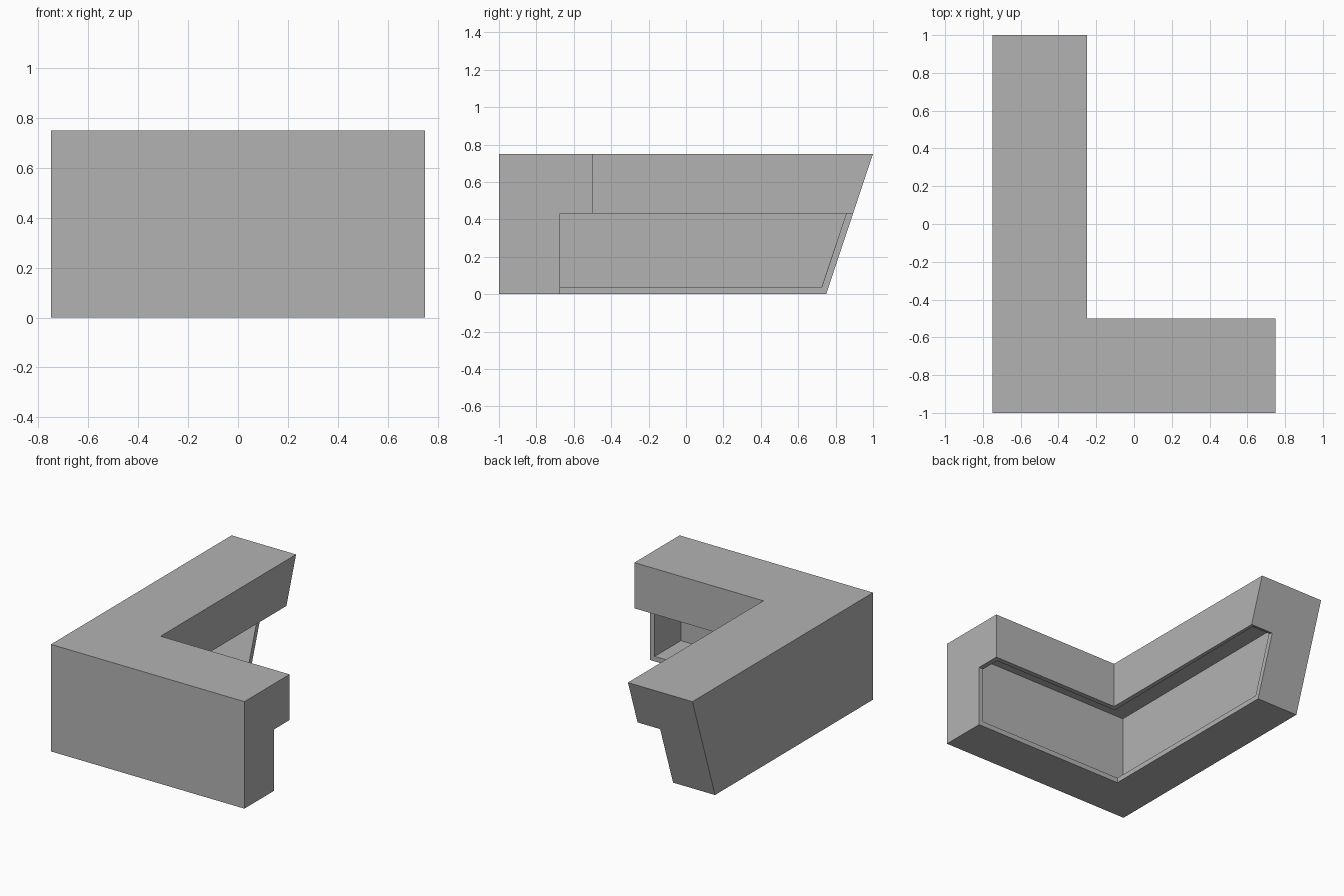
import bpy
import bmesh

old = bpy.data.objects.get("Cube")
if old:
    bpy.data.objects.remove(old, do_unlink=True)

WALL = 0.035

# Single grey finish
grey = bpy.data.materials.new("plain_grey")
grey.use_nodes = True
colour = (0.45, 0.45, 0.45, 1)
grey.diffuse_color = colour
grey.node_tree.nodes["Principled BSDF"].inputs["Base Color"].default_value = colour

# Cross-section as (depth from outer wall, height): floor, outer wall, top, inner fascia
profile = [(0.325, 0), (0, 0), (0, 0.75), (0.5, 0.75), (0.5, 0.43)]
step = (0.325, 0.43)


# Stations along the L: square end, mitred corner, leaning end
def square_end(d, z):
    return (0.75, d - 1, z)


def corner(d, z):
    return (d - 0.75, d - 1, z)


def leaning_end(d, z):
    return (d - 0.75, 0.75 + z / 3, z)


bm = bmesh.new()
stations = (square_end, corner, leaning_end)
rings = [[bm.verts.new(place(*p)) for p in profile] for place in stations]

# Swept skin, left open under the overhang
for a, b in zip(rings, rings[1:]):
    for i in range(len(profile) - 1):
        bm.faces.new((a[i], a[i + 1], b[i + 1], b[i]))

# Stepped end panels
for place, ring in ((square_end, rings[0]), (leaning_end, rings[-1])):
    bm.faces.new(ring + [bm.verts.new(place(*step))])

# Make all faces point outwards, judged from the outer front wall
bmesh.ops.recalc_face_normals(bm, faces=bm.faces)
bm.normal_update()
front = min(bm.faces, key=lambda f: f.calc_center_median().y)
if front.normal.y > 0:
    bmesh.ops.reverse_faces(bm, faces=bm.faces)

mesh = bpy.data.meshes.new("counter_shell")
bm.to_mesh(mesh)
bm.free()
mesh.materials.append(grey)
shell = bpy.data.objects.new("counter_shell", mesh)
bpy.context.collection.objects.link(shell)

# Panel thickness, grown inwards
solid = shell.modifiers.new("panel_thickness", "SOLIDIFY")
solid.thickness = WALL
solid.offset = -1
solid.use_even_offset = True
solid.use_quality_normals = True
